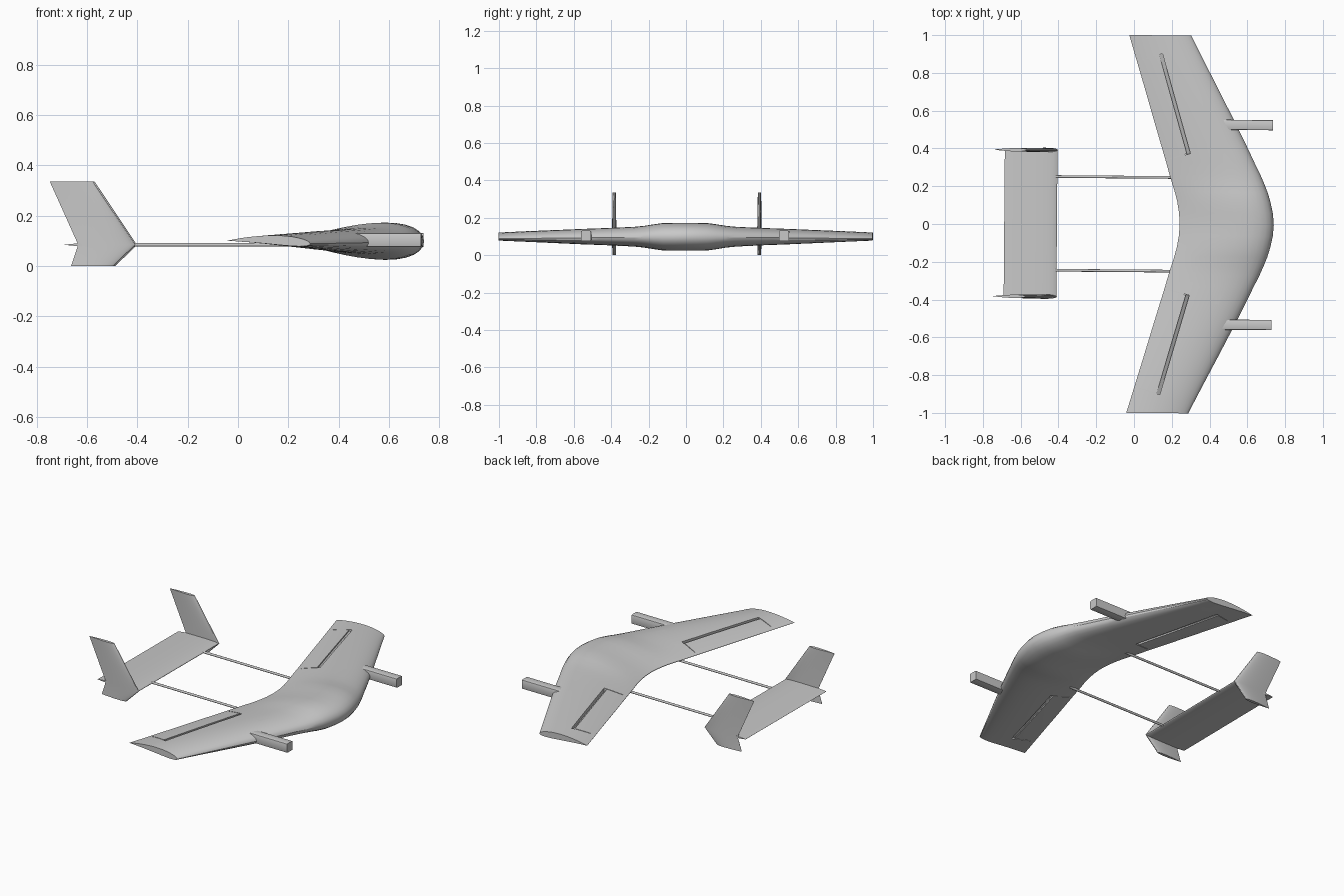
import bpy, bmesh, math
from mathutils import Vector

cube = bpy.data.objects.get("Cube")
if cube:
    bpy.data.objects.remove(cube, do_unlink=True)

YAW = -0.008  # whole aircraft sits very slightly turned

grey = bpy.data.materials.new("plain grey")
grey.use_nodes = True
COLOUR = (0.58, 0.58, 0.58, 1)
grey.diffuse_color = COLOUR
grey.node_tree.nodes["Principled BSDF"].inputs["Base Color"].default_value = COLOUR


def orient(bm):
    """Make all faces point outwards."""
    bm.normal_update()
    bmesh.ops.recalc_face_normals(bm, faces=bm.faces)
    if bm.calc_volume(signed=True) < 0:
        bmesh.ops.reverse_faces(bm, faces=bm.faces)
    bm.normal_update()


def finish(name, bm):
    orient(bm)
    mesh = bpy.data.meshes.new(name)
    bm.to_mesh(mesh)
    bm.free()
    mesh.materials.append(grey)
    ob = bpy.data.objects.new(name, mesh)
    bpy.context.collection.objects.link(ob)
    ob.rotation_euler.z = YAW
    bpy.ops.object.select_all(action='DESELECT')
    ob.select_set(True)
    bpy.context.view_layer.objects.active = ob
    bpy.ops.object.shade_smooth_by_angle(angle=math.radians(30))


def skin(rings):
    """Join rings of points into a closed solid."""
    bm = bmesh.new()
    loops = [[bm.verts.new(p) for p in ring] for ring in rings]
    n = len(loops[0])
    for a, b in zip(loops, loops[1:]):
        for i in range(n):
            j = (i + 1) % n
            bm.faces.new((a[i], a[j], b[j], b[i]))
    bm.faces.new(loops[0][::-1])
    bm.faces.new(loops[-1])
    return bm


def airfoil(le, te, half, camber=0.0, droop=0.0, steps=16):
    """Closed section as (x, offset) pairs, nose towards +x."""
    top, low = [], []
    for k in range(steps + 1):
        s = (1 - math.cos(math.pi * k / steps)) / 2
        t = half * (2.969 * math.sqrt(s) - 1.26 * s - 3.516 * s**2
                    + 2.843 * s**3 - 1.015 * s**4)
        mid = 4 * camber * s * (1 - s) - droop * (1 - s)
        x = le + (te - le) * s
        top.append((x, mid + t))
        low.append((x, mid - t))
    return top + low[-1:0:-1]


# Blended wing: y, leading edge, trailing edge, half thickness
STATIONS = [(0, .74, .242, .074), (.06, .735, .238, .074), (.12, .722, .228, .073),
            (.17, .707, .215, .066), (.22, .687, .199, .058), (.27, .665, .184, .053),
            (.33, .635, .167, .050), (.42, .592, .140, .046), (.55, .527, .101, .041),
            (.7, .450, .057, .034), (.85, .372, .012, .027), (1, .295, -.033, .019)]
rings = []
for side in (-1, 1):
    for y, le, te, half in (STATIONS[:0:-1] if side < 0 else STATIONS):
        pts = airfoil(le, te, half, camber=.010 * y, droop=.012 * y)
        rings.append([(x, side * y, .098 + .002 * y + w) for x, w in pts])
wing = skin(rings)
orient(wing)

# Aileron outline: hinge groove along the span, narrow gaps at both ends
OUTER, INNER = Vector((.135, .90, 0)), Vector((.287, .373, 0))
SPAN = (INNER - OUTER).length
W, GAP, REACH, CORE = .009, .004, .105, .102


def aileron_outline(side):
    start = Vector((OUTER.x, OUTER.y * side, 0))
    along = Vector((INNER.x, INNER.y * side, 0)) - start
    along.normalize()
    back = Vector((along.y * side, -along.x * side, 0))

    # score the wing skin along the outline
    planes = [(back, u) for u in (-W, W, REACH)]
    planes += [(along, d) for d in (0, GAP, SPAN - GAP, SPAN)]
    for normal, dist in planes:
        faces = [f for f in wing.faces if .2 < f.calc_center_median().y * side < .995]
        edges = {e for f in faces for e in f.edges}
        verts = {v for f in faces for v in f.verts}
        bmesh.ops.bisect_plane(wing, geom=faces + list(edges) + list(verts), dist=1e-5,
                               plane_co=start + normal * dist, plane_no=normal)
    wing.normal_update()

    def in_outline(face):
        p = face.calc_center_median() - start
        u, d = p.dot(back), p.dot(along)
        groove = abs(u) < W and 0 < d < SPAN
        end_gap = W < u < REACH and (0 < d < GAP or SPAN - GAP < d < SPAN)
        return groove or end_gap

    # sink the scored strips towards the core, above and below
    for up in (1, -1):
        strip = [f for f in wing.faces if f.normal.z * up > .2 and in_outline(f)]
        new = bmesh.ops.extrude_face_region(wing, geom=strip)["geom"]
        for v in new:
            if isinstance(v, bmesh.types.BMVert):
                u = (v.co - start).dot(back)
                sink = .85 - .5 * min(max((u + W) / (2 * W), 0), 1)
                v.co.z += (CORE - v.co.z) * sink
        left = [f for f in strip if f.is_valid]
        if left:
            bmesh.ops.delete(wing, geom=left, context='FACES')
        wing.normal_update()


for side in (1, -1):
    aileron_outline(side)
finish("wing", wing)

# Motor pods on the leading edge
for side, label in ((1, "left"), (-1, "right")):
    bm = bmesh.new()
    bmesh.ops.create_cube(bm, size=1)
    for v in bm.verts:
        v.co = Vector((.575 + v.co.x * .315, side * .529 + v.co.y * .054,
                       .103 + v.co.z * .056))
    edges = [e for e in bm.edges if abs(e.verts[0].co.x - e.verts[1].co.x) > .1]
    bmesh.ops.bevel(bm, geom=edges, offset=.006, segments=2, affect='EDGES', profile=.5)
    finish(label + "_motor_pod", bm)

# Tail booms
for side, label in ((1, "left"), (-1, "right")):
    rings = []
    for x in (-.43, .30):
        rings.append([(x, side * .248 + .007 * math.cos(a), .084 + .007 * math.sin(a))
                      for a in (math.tau * k / 16 for k in range(16))])
    finish(label + "_tail_boom", skin(rings))

# Tailplane
rings = [[(x, y, .084 + w) for x, w in airfoil(-.408, -.687, .013)] for y in (-.39, .39)]
finish("tailplane", skin(rings))

# Swept end fins: height, leading edge, trailing edge, half thickness
FIN = [(0, -.49, -.66, .009), (.084, -.405, -.632, .012), (.335, -.573, -.745, .009)]
for side, label in ((1, "left"), (-1, "right")):
    rings = [[(x, side * .388 + w, z) for x, w in airfoil(le, te, half)]
             for z, le, te, half in FIN]
    finish(label + "_fin", skin(rings))
